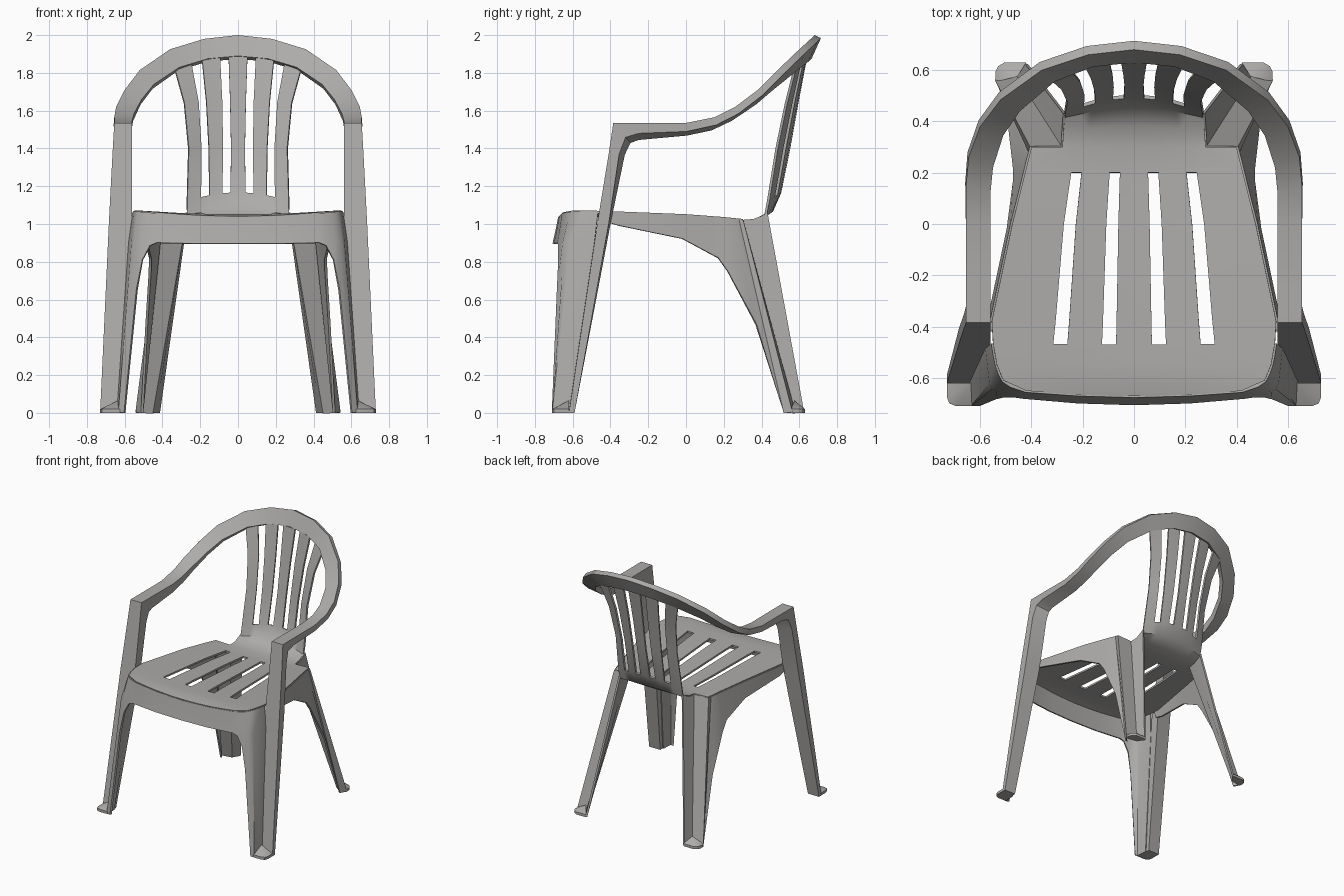
import bpy, bmesh, math
from mathutils import Vector

grey = bpy.data.materials.new("grey plastic")
grey.diffuse_color = (0.42, 0.41, 0.40, 1)


def finish(name, bm, thickness=0.0, angle=32):
    """Mirror a right half, give it wall thickness, shade by angle."""
    bmesh.ops.remove_doubles(bm, verts=bm.verts, dist=0.0005)
    bmesh.ops.recalc_face_normals(bm, faces=bm.faces)
    me = bpy.data.meshes.new(name)
    bm.to_mesh(me)
    bm.free()
    ob = bpy.data.objects.new(name, me)
    bpy.context.collection.objects.link(ob)
    mir = ob.modifiers.new("mirror", 'MIRROR')
    mir.merge_threshold = 0.001
    if thickness:
        sol = ob.modifiers.new("wall", 'SOLIDIFY')
        sol.thickness = thickness
        sol.offset = 0
    dg = bpy.context.evaluated_depsgraph_get()
    ob.data = bpy.data.meshes.new_from_object(ob.evaluated_get(dg))
    ob.modifiers.clear()
    ob.data.name = name
    ob.data.materials.clear()
    ob.data.materials.append(grey)
    bpy.ops.object.select_all(action='DESELECT')
    ob.select_set(True)
    bpy.context.view_layer.objects.active = ob
    bpy.ops.object.shade_smooth_by_angle(angle=math.radians(angle))
    return ob


def loft(bm, lines, skip=lambda i, j: False):
    """Quads between neighbouring point lines of equal length."""
    vs = [[bm.verts.new(p) for p in ln] for ln in lines]
    for i in range(len(vs) - 1):
        for j in range(len(vs[i]) - 1):
            if not skip(i, j):
                bm.faces.new((vs[i][j], vs[i + 1][j], vs[i + 1][j + 1], vs[i][j + 1]))
    return vs


# Seat and slatted back: one sheet; rows run from front edge to top of back
# half width, y centre, y edge, z centre, z edge
ROWS = [(.42, -.67, -.65, 1.035, 1.055), (.51, -.61, -.61, 1.045, 1.063),
        (.535, -.55, -.55, 1.045, 1.065), (.55, -.47, -.465, 1.042, 1.063),
        (.555, -.38, -.38, 1.04, 1.06), (.475, 0, 0, 1.022, 1.045),
        (.425, .20, .20, 1.012, 1.03), (.28, .30, .30, 1.01, 1.015),
        (.275, .385, .36, 1.025, 1.02), (.27, .455, .42, 1.07, 1.045),
        (.27, .497, .435, 1.165, 1.12), (.262, .545, .48, 1.40, 1.40),
        (.285, .59, .53, 1.65, 1.64), (.335, .635, .575, 1.885, 1.82)]
# slot edges in x at key rows
SLOTS = {0: (.07, .125, .26, .315), 3: (.07, .125, .26, .315),
         4: (.068, .121, .253, .306), 5: (.061, .108, .227, .274),
         6: (.055, .095, .205, .245), 10: (.04, .083, .152, .197),
         11: (.037, .08, .155, .195), 12: (.042, .084, .168, .21),
         13: (.05, .095, .19, .248)}


def slot_edges(i):
    lo = max(k for k in SLOTS if k <= i)
    hi = min(k for k in SLOTS if k >= i)
    f = 0 if hi == lo else (i - lo) / (hi - lo)
    return [a + (b - a) * f for a, b in zip(SLOTS[lo], SLOTS[hi])]


lines = []
for i, (w, yc, ye, zc, ze) in enumerate(ROWS):
    a, b, c, d = slot_edges(i)
    ln = []
    for x in (0, a, b, (b + c) / 2, c, d, w):
        t = (x / w) ** 2
        ln.append((x, yc + (ye - yc) * t, zc + (ze - zc) * t))
    lines.append(ln)
bm = bmesh.new()
vs = loft(bm, lines, lambda i, j: j in (1, 4) and (3 <= i < 6 or i >= 10))
# corner patch in front of each rear leg
bm.faces.new((vs[6][-1], vs[7][-1], bm.verts.new((.40, .30, 1.02))))
finish("seat_and_back", bm, 0.014, 40)

# Front apron running into the front legs: top, middle, bottom of each column
bm = bmesh.new()
loft(bm, [
    [(0, -.67, 1.035), (0, -.685, .96), (0, -.70, .895)],
    [(.22, -.664, 1.041), (.22, -.679, .96), (.22, -.693, .895)],
    [(.42, -.65, 1.055), (.425, -.662, .97), (.43, -.675, .90)],
    [(.48, -.63, 1.06), (.475, -.655, .95), (.465, -.67, .885)],
    [(.51, -.61, 1.063), (.513, -.65, .90), (.505, -.67, .81)],
    [(.525, -.58, 1.064), (.533, -.648, .90), (.535, -.678, .65)],
    [(.535, -.55, 1.065), (.548, -.64, .90), (.60, -.705, 0)],
    [(.543, -.51, 1.064), (.558, -.615, .90), (.628, -.705, 0)],
    [(.55, -.465, 1.063), (.573, -.485, .90), (.635, -.62, 0)]])
finish("front_apron_and_leg", bm, 0.014, 45)

# Side skirts running into the three-sided rear legs
bm = bmesh.new()
loft(bm, [
    [(.553, -.42, 1.06), (.56, -.42, 1.01)],
    [(.555, -.38, 1.06), (.56, -.35, .99)],
    [(.475, 0, 1.045), (.49, -.02, .922)],
    [(.437, .15, 1.034), (.465, .17, .82)],
    [(.425, .20, 1.03), (.466, .22, .75)],
    [(.413, .25, 1.025), (.484, .37, .47)],
    [(.405, .28, 1.022), (.508, .52, 0)],
    [(.40, .30, 1.02), (.538, .56, 0)],
    [(.28, .30, 1.015), (.455, .575, 0)],
    [(.275, .36, 1.02), (.44, .60, 0)],
    [(.27, .43, 1.06), (.42, .625, 0)]])
finish("side_skirt_and_rear_leg", bm, 0.014, 25)

# Arm loop: outer edge, inner edge, outer and inner depth, from foot to crown
LOOP = [((.73, -.62, 0), (.635, -.62, 0), .03, .03),
        ((.683, -.467, 1.02), (.56, -.467, 1.02), .06, .07),
        ((.664, -.408, 1.38), (.56, -.408, 1.38), .055, .085),
        ((.655, -.385, 1.535), (.56, -.385, 1.535), .10, .14),
        ((.655, -.25, 1.535), (.56, -.25, 1.535), .055, .09),
        ((.655, 0, 1.535), (.56, 0, 1.533), .045, .065),
        ((.655, .15, 1.565), (.56, .12, 1.548), .042, .055),
        ((.645, .26, 1.62), (.55, .22, 1.585), .04, .045),
        ((.60, .38, 1.71), (.51, .345, 1.66), .038, .038),
        ((.52, .485, 1.815), (.445, .44, 1.74), .038, .038),
        ((.36, .60, 1.925), (.31, .555, 1.83), .038, .038),
        ((.18, .66, 1.98), (.16, .613, 1.875), .038, .038),
        ((0, .68, 2.0), (0, .63, 1.89), .038, .038)]
mids = [(Vector(o) + Vector(i)) / 2 for o, i, _, _ in LOOP]
bm = bmesh.new()
rings = []
for k, (o, i, to, ti) in enumerate(LOOP):
    o, i = Vector(o), Vector(i)
    before = mids[k] - mids[max(k - 1, 0)]
    after = mids[min(k + 1, len(mids) - 1)] - mids[k]
    n = -(before.normalized() + after.normalized()).cross(i - o).normalized()
    if k == len(LOOP) - 1:
        n.x = 0
    if k == 0:
        n = Vector((0, 1, 0))
    rings.append([bm.verts.new(p) for p in (o, i, i + n * ti, o + n * to)])
for r, s in zip(rings, rings[1:]):
    for j in range(4):
        bm.faces.new((r[j], s[j], s[(j + 1) % 4], r[(j + 1) % 4]))
bm.faces.new(rings[0])
finish("arm_loop", bm, 0, 28)


# Feet: small plates closing each leg angle, peaked at the inner corner
def foot(name, corner, rim):
    bm = bmesh.new()
    peak = bm.verts.new((*corner, .065))
    base = [bm.verts.new((x, y, 0)) for x, y in [corner] + rim]
    top = [bm.verts.new((x, y, .02)) for x, y in rim]
    for j in range(len(rim) - 1):
        bm.faces.new((peak, top[j], top[j + 1]))
        bm.faces.new((base[j + 1], base[j + 2], top[j + 1], top[j]))
    bm.faces.new((base[0], base[1], top[0], peak))
    bm.faces.new((base[-1], base[0], peak, top[-1]))
    bm.faces.new(base)
    finish(name, bm, 0, 25)


foot("front_foot", (.635, -.62),
     [(.73, -.62), (.73, -.675), (.72, -.70), (.695, -.71), (.625, -.71)])
foot("rear_foot", (.455, .575),
     [(.54, .555), (.54, .595), (.53, .615), (.505, .63), (.42, .63)])
